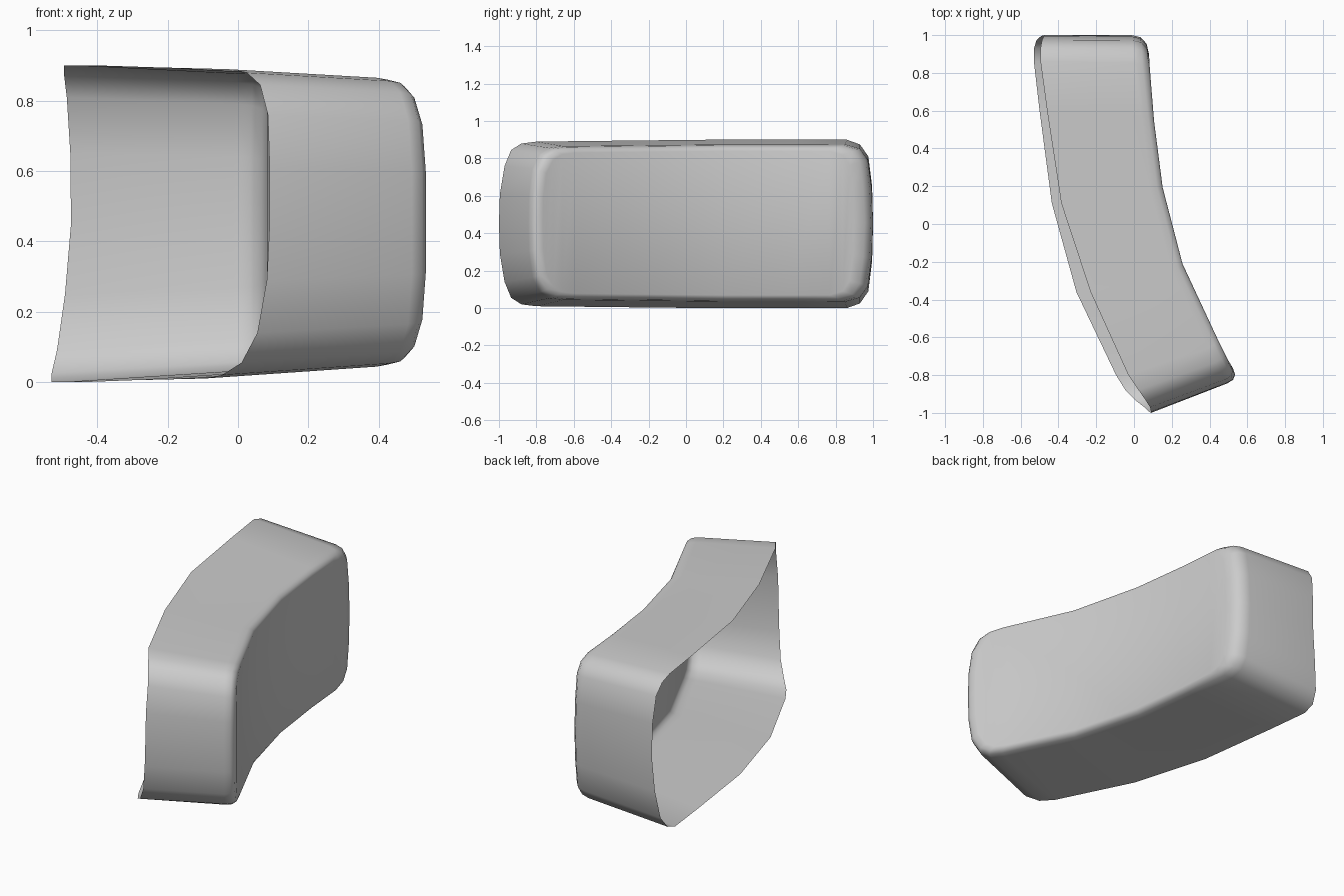
import bpy, bmesh
from mathutils import Vector

if "Cube" in bpy.data.objects:
    bpy.data.objects.remove(bpy.data.objects["Cube"])

# Stations along the length: rim y, rim top z, rim x (bottom), rim x (top), face x, face y
STATIONS = [
    (-1.00, 0.45, 0.090, 0.090, 0.555, -0.82),
    (-0.995, 0.61, 0.082, 0.090, 0.555, -0.817),
    (-0.97, 0.76, 0.055, 0.085, 0.545, -0.80),
    (-0.935, 0.845, 0.010, 0.063, 0.522, -0.76),
    (-0.88, 0.88, -0.045, 0.025, 0.492, -0.71),
    (-0.80, 0.89, -0.095, -0.03, 0.455, -0.635),
    (-0.36, 0.895, -0.305, -0.23, 0.262, -0.23),
    (0.11, 0.90, -0.435, -0.385, 0.150, 0.20),
    (0.60, 0.90, -0.50, -0.46, 0.103, 0.57),
    (0.86, 0.90, -0.53, -0.495, 0.082, 0.85),
    (0.93, 0.875, -0.53, -0.495, 0.078, 0.93),
    (0.975, 0.81, -0.515, -0.487, 0.076, 0.972),
    (0.995, 0.65, -0.492, -0.477, 0.073, 0.992),
    (1.00, 0.45, -0.475, -0.475, 0.072, 1.00),
]
MID = 0.45


def face_x(y):
    """x of the curved face at a given y."""
    for a, b in zip(STATIONS, STATIONS[1:]):
        if y <= b[5]:
            return a[4] + (b[4] - a[4]) * (y - a[5]) / (b[5] - a[5])
    return STATIONS[-1][4]


def section(bm, rim_x, y, z, fx, fy):
    """Vertices from the open rim, along the wall, around the rounded edge, onto the face."""
    rim = Vector((rim_x, y, z))
    corner = Vector((fx, fy, 0.455 + (z - MID) * 0.925))
    back = fy > 0.8
    wall = corner + (rim - corner).normalized() * (0.085 if back else 0.065)
    iy = 0.09 + (fy - 0.09) * (0.89 if back else 0.94)
    inner = Vector((face_x(iy), iy, MID + (corner.z - MID) * 0.925))
    points = [rim]
    for t in (0, 0.33, 0.67, 1):
        points.append(wall * (1 - t) ** 2 + corner * 2 * t * (1 - t) + inner * t * t)
    return [bm.verts.new(p) for p in points]


bm = bmesh.new()
top, bottom = [], []
for y, z, xb, xt, fx, fy in STATIONS:
    top.append(section(bm, xt, y, z, fx, fy))
    # end tips are shared by both halves
    bottom.append(top[-1] if z == MID else section(bm, xb, y, 2 * MID - z, fx, fy))

# Side wall and rounded edge
for row in (top, bottom):
    for a, b in zip(row, row[1:]):
        for k in range(len(a) - 1):
            bm.faces.new([a[k], a[k + 1], b[k + 1], b[k]])
# Broad curved face
for i in range(len(STATIONS) - 1):
    ring = [bottom[i][-1], bottom[i + 1][-1], top[i + 1][-1], top[i][-1]]
    bm.faces.new(list(dict.fromkeys(ring)))
bmesh.ops.recalc_face_normals(bm, faces=bm.faces)

mesh = bpy.data.meshes.new("curved_shell")
bm.to_mesh(mesh)
bm.free()
shell = bpy.data.objects.new("curved_shell", mesh)
bpy.context.collection.objects.link(shell)
bpy.context.view_layer.objects.active = shell
shell.select_set(True)
bpy.ops.object.shade_smooth_by_angle(angle=1.05)
